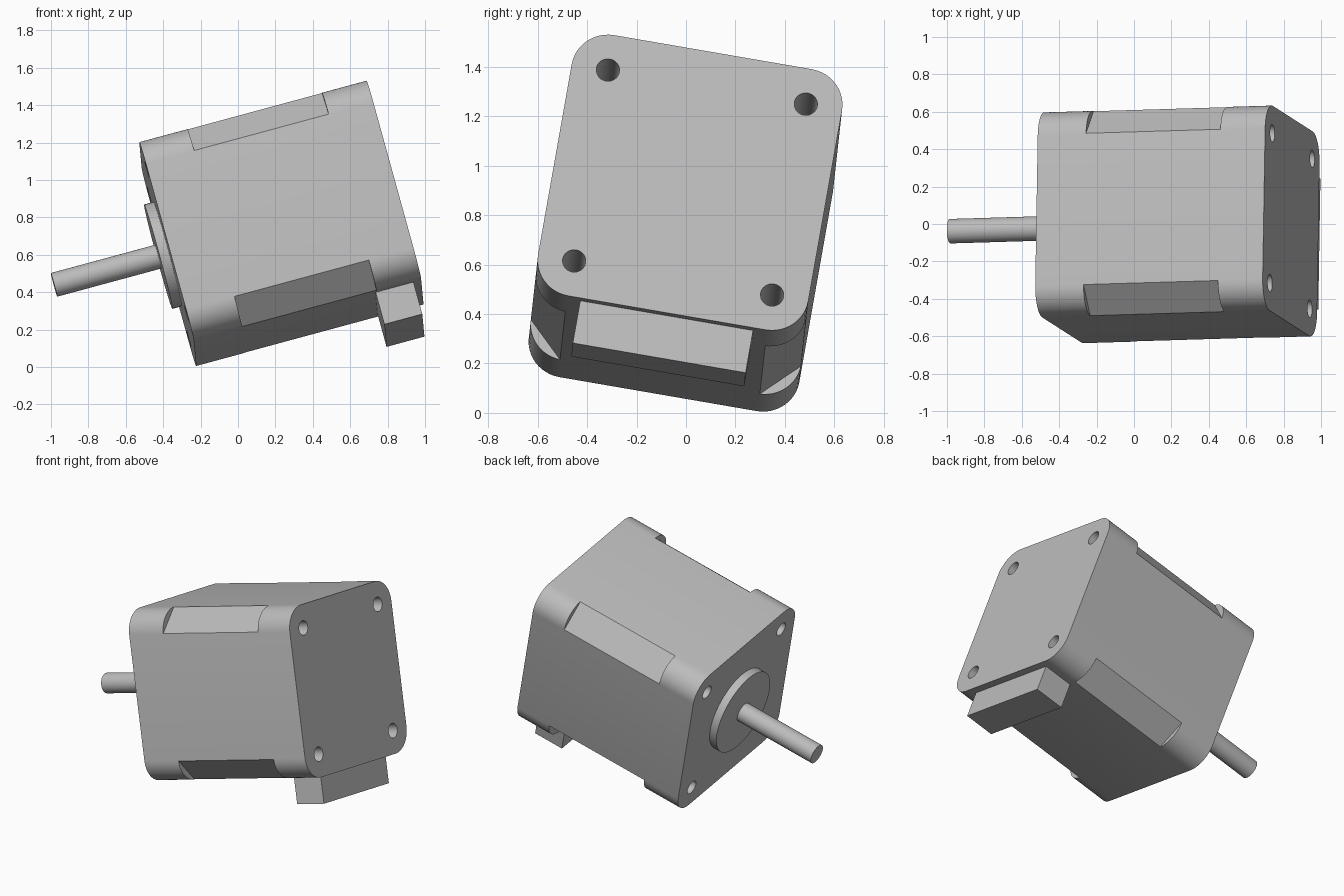
import bpy, bmesh, math
from mathutils import Matrix, Vector

if "Cube" in bpy.data.objects:
    bpy.data.objects.remove(bpy.data.objects["Cube"], do_unlink=True)

metal = bpy.data.materials.new("plain_grey")
metal.use_nodes = True
grey = (0.5, 0.5, 0.5, 1)
metal.diffuse_color = grey
metal.node_tree.nodes["Principled BSDF"].inputs["Base Color"].default_value = grey

# Motor frame: local x runs along the shaft axis towards the rear plate
axis = Vector((0.965, 0.029, 0.261)).normalized()
up = Vector((-0.26, 0.168, 0.951))
up = (up - axis * up.dot(axis)).normalized()
side = up.cross(axis)
frame = Matrix((axis, side, up)).transposed().to_4x4()
frame.translation = (0.232, -0.002, 0.768)

HALF, LENGTH, RADIUS = 0.555, 1.26, 0.15
REAR = LENGTH / 2
NOTCH = 0.145
HOLE_AT, HOLE_R, HOLE_DEPTH = 0.4065, 0.047, 0.4
CORNERS = [(sy, sz) for sy in (-1, 1) for sz in (-1, 1)]


def finish(name, bm):
    bmesh.ops.recalc_face_normals(bm, faces=bm.faces)
    mesh = bpy.data.meshes.new(name)
    bm.to_mesh(mesh)
    bm.free()
    mesh.materials.append(metal)
    obj = bpy.data.objects.new(name, mesh)
    obj.matrix_world = frame
    bpy.context.collection.objects.link(obj)
    return obj


def add_box(bm, centre, size, roll=0):
    m = (Matrix.Translation(centre) @ Matrix.Rotation(roll, 4, "X")
         @ Matrix.Diagonal((*size, 1)))
    bmesh.ops.create_cube(bm, size=1, matrix=m)


def add_rod(bm, x0, x1, radius, y=0, z=0, segments=48):
    m = Matrix.Translation(((x0 + x1) / 2, y, z)) @ Matrix.Rotation(math.pi / 2, 4, "Y")
    bmesh.ops.create_cone(bm, cap_ends=True, segments=segments, radius1=radius,
                          radius2=radius, depth=abs(x1 - x0), matrix=m)


def smooth(obj):
    bpy.ops.object.select_all(action="DESELECT")
    obj.select_set(True)
    bpy.context.view_layer.objects.active = obj
    bpy.ops.object.shade_smooth_by_angle(angle=math.radians(30))


# Body: rounded square extruded along the axis
bm = bmesh.new()
steps = 12
ring = []
for quarter, (sy, sz) in enumerate([(1, 1), (-1, 1), (-1, -1), (1, -1)]):
    for i in range(steps + 1):
        a = math.pi / 2 * (quarter + i / steps)
        ring.append(bm.verts.new((-REAR, sy * (HALF - RADIUS) + RADIUS * math.cos(a),
                                  sz * (HALF - RADIUS) + RADIUS * math.sin(a))))
base = bm.faces.new(ring)
extruded = bmesh.ops.extrude_face_region(bm, geom=[base], use_keep_orig=True)
bmesh.ops.translate(bm, vec=(LENGTH, 0, 0),
                    verts=[g for g in extruded["geom"] if isinstance(g, bmesh.types.BMVert)])
body = finish("motor_body", bm)

# Flat notches along the four long edges, and screw holes in both end faces
cut = bmesh.new()
for sy, sz in CORNERS:
    reach = HALF - NOTCH / 2 + 0.2 / math.sqrt(2)
    add_box(cut, (0.01, sy * reach, sz * reach), (0.745, 0.4, 0.4), math.pi / 4)
    for end in (-1, 1):
        add_rod(cut, end * (REAR - HOLE_DEPTH), end * (REAR + 0.05), HOLE_R,
                sy * HOLE_AT, sz * HOLE_AT, 24)
cutter = finish("cutter", cut)
cutter.hide_render = True
mod = body.modifiers.new("cuts", "BOOLEAN")
mod.operation = "DIFFERENCE"
mod.solver = "EXACT"
mod.object = cutter
bpy.context.view_layer.objects.active = body
bpy.ops.object.modifier_apply(modifier=mod.name)
bpy.data.objects.remove(cutter, do_unlink=True)
smooth(body)

# Round pilot boss on the front plate
bm = bmesh.new()
add_rod(bm, -REAR - 0.0525, -REAR + 0.01, 0.289, segments=64)
smooth(finish("pilot_boss", bm))

# Output shaft
bm = bmesh.new()
add_rod(bm, -REAR - 0.63, -REAR, 0.0655)
smooth(finish("output_shaft", bm))

# Cable connector block under the rear end
bm = bmesh.new()
add_box(bm, (REAR - 0.148, 0, -0.635), (0.21, 0.71, 0.2))
finish("connector_block", bm)
